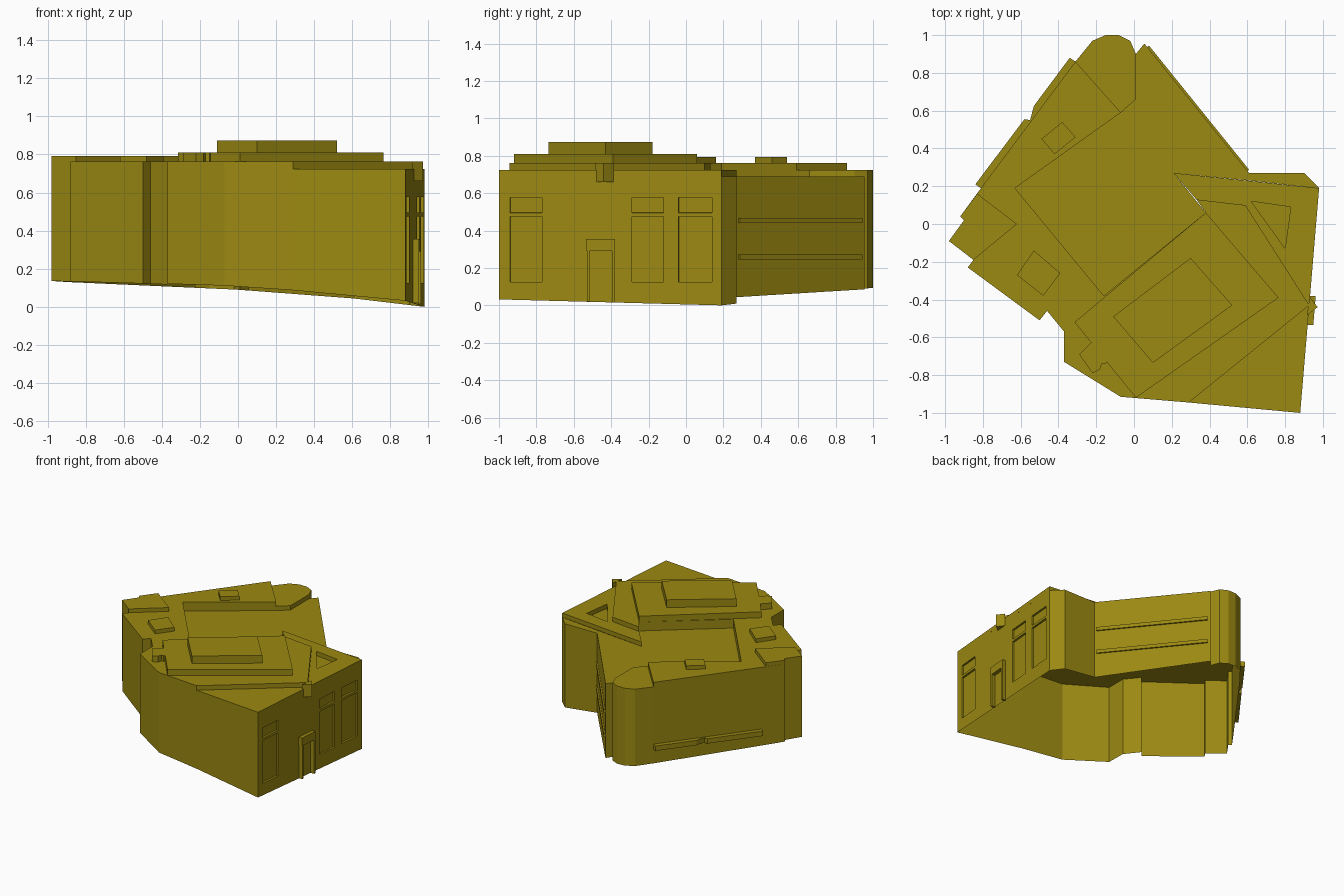
import bpy, bmesh
from mathutils import Vector

cube = bpy.data.objects.get("Cube")
if cube:
    bpy.data.objects.remove(cube)

mat = bpy.data.materials.new("olive")
mat.use_nodes = True
olive = (0.33, 0.25, 0.006, 1)
mat.diffuse_color = olive
mat.node_tree.nodes["Principled BSDF"].inputs["Base Color"].default_value = olive


def finish(name, bm):
    mesh = bpy.data.meshes.new(name)
    bm.normal_update()
    bm.to_mesh(mesh)
    bm.free()
    mesh.materials.append(mat)
    ob = bpy.data.objects.new(name, mesh)
    bpy.context.collection.objects.link(ob)
    return ob


def prism(pts, low, high, top=True, bottom=False):
    """Extruded outline; low is a height or a function of x and y."""
    area = sum(a[0] * b[1] - b[0] * a[1] for a, b in zip(pts, pts[1:] + pts[:1]))
    if area < 0:
        pts = pts[::-1]
    bm = bmesh.new()
    base = low if callable(low) else (lambda x, y: low)
    lo = [bm.verts.new((x, y, base(x, y))) for x, y in pts]
    hi = [bm.verts.new((x, y, high)) for x, y in pts]
    for i in range(len(pts)):
        j = (i + 1) % len(pts)
        bm.faces.new((lo[i], lo[j], hi[j], hi[i]))
    if top:
        bm.faces.new(hi)
    if bottom:
        bm.faces.new(lo[::-1])
    return bm


def slab(name, pts, low, high, bottom=False):
    return finish(name, prism(pts, low, high, True, bottom))


def ground(x, y):
    """Sloping ground line along the foot of the walls."""
    keys = [(-1, 0.135), (0, 0.09), (0.6, 0.045), (0.98, 0)]
    for (xa, za), (xb, zb) in zip(keys, keys[1:]):
        if x <= xb:
            break
    return za + (zb - za) * (x - xa) / (xb - xa) - 0.02 * min(y, 0)


EAVES, LOW, MID, HIGH = 0.69, 0.725, 0.762, 0.81

# Footprint runs, counter-clockwise
front_split = (0.29, -0.945)
right_run = [(0.88, -1), (0.98, 0.19), (0.9, 0.27), (0.61, 0.27), (0.055, 0.955)]
tower_run = [(0.01, 0.9), (-0.02, 0.97), (-0.08, 1), (-0.15, 1), (-0.22, 0.97), (-0.31, 0.86)]
left_run = [(-0.81, 0.19), (-0.92, 0.04), (-0.9, 0.02), (-0.98, -0.09), (-0.85, -0.19),
            (-0.88, -0.23), (-0.5, -0.51), (-0.46, -0.46), (-0.37, -0.57), (-0.37, -0.73),
            (-0.07, -0.915)]

# Outer walls, open underneath
bm = prism([front_split] + right_run + tower_run + left_run, ground, EAVES, top=False)
bm.normal_update()
entrance = [f for f in bm.faces if f.normal.x > 0.9 and f.calc_center_median().x > 0.9]

# Sunk windows in the entrance wall
spans_y = [(-0.94, -0.77), (-0.29, -0.12), (-0.04, 0.14)]
spans_z = [(0.125, 0.475), (0.495, 0.578)]
cuts = [(v, (0, 1, 0)) for s in spans_y for v in s] + [(v, (0, 0, 1)) for s in spans_z for v in s]
for v, axis in cuts:
    geom = set(entrance)
    for f in entrance:
        geom.update(f.edges, f.verts)
    bmesh.ops.bisect_plane(bm, geom=list(geom), plane_co=Vector(axis) * v, plane_no=axis)
    bm.normal_update()
    entrance = [f for f in bm.faces if f.normal.x > 0.98 and f.calc_center_median().x > 0.87]
panes = []
for f in entrance:
    c = f.calc_center_median()
    if any(a < c.y < b for a, b in spans_y) and any(a < c.z < b for a, b in spans_z):
        panes.append(f)
bmesh.ops.inset_individual(bm, faces=panes, thickness=0.001, depth=-0.015)
finish("outer_walls", bm)

# Door surround
def wall_box(name, y0, y1, z0, z1, out):
    x0, x1 = (0.88 + (y + 1) * 0.084 for y in (y0, y1))
    slab(name, [(x0 - 0.005, y0), (x0 + out, y0), (x1 + out, y1), (x1 - 0.005, y1)], z0, z1, True)


wall_box("door_jamb_front", -0.53, -0.515, 0.02, 0.29, 0.03)
wall_box("door_jamb_back", -0.395, -0.38, 0.015, 0.29, 0.03)
wall_box("door_lintel", -0.535, -0.38, 0.29, 0.355, 0.03)

# Courtyard roof and wing edge at the lowest level
court = [(-0.16, -0.38), (0.38, 0.06), (0.21, 0.27), (0.61, 0.23)]
slab("courtyard_roof", court + [(0.61, 0.27), (0.055, 0.955), (0.01, 0.9), (0.01, 0.66),
                                (-0.07, 0.59), (-0.63, 0.19)], EAVES - 0.002, EAVES)
slab("wing_back_ledge", [(0.61, 0.23), (0.98, 0.19), (0.9, 0.27), (0.61, 0.27)], EAVES - 0.002, EAVES)

# Wing roof with a triangular well
a, b, c = (0.62, 0.12), (0.83, 0.09), (0.8, -0.13)
inner, corner, tip = (0.59, 0.1), (0.98, 0.19), (0.928, -0.43)
slab("well_floor", [a, b, c], EAVES - 0.002, EAVES)
slab("wing_roof_back", [(0.21, 0.27), corner, b, a, inner, (0.33, 0.13)], EAVES, LOW)
slab("wing_roof_side", [corner, tip, c, b], EAVES, LOW)
slab("wing_roof_diagonal", [inner, a, c, tip], EAVES, LOW)
slab("front_corner_roof", [front_split, (0.88, -1), tip], EAVES, LOW)

# Rounded tower roof
slab("tower_roof", tower_run + [(-0.07, 0.59), (0.01, 0.66)], EAVES, LOW)

# Main roof over the front and left wings
slab("main_roof", [(-0.31, 0.86)] + left_run + [front_split, tip, inner, (0.33, 0.13), (0.38, 0.06),
     (-0.16, -0.38), (-0.63, 0.19), (-0.07, 0.59)], EAVES, MID)
slab("roof_corner_overhang", [(0.915, -0.485), (0.972, -0.44), (0.93, -0.385)], 0.66, MID, True)

# Raised roof blocks
slab("roof_block", [(0.765, -0.39), (0.38, 0.06), (-0.315, -0.52), (0.01, -0.92)], MID, HIGH)
slab("upper_roof_block", [(0.3, -0.18), (0.52, -0.43), (0.1, -0.735), (-0.11, -0.49)], HIGH, 0.873)
slab("left_corner_block", [(-0.83, 0.16), (-0.62, 0), (-0.85, -0.19), (-0.98, -0.09), (-0.9, 0.02),
                           (-0.92, 0.04)], MID, 0.793)
slab("front_roof_box", [(-0.53, -0.14), (-0.39, -0.26), (-0.48, -0.38), (-0.62, -0.27)], MID, 0.793)
slab("back_roof_box", [(-0.38, 0.54), (-0.31, 0.46), (-0.42, 0.37), (-0.49, 0.45)], MID, 0.793)
slab("chimney", [(-0.2, -0.6), (-0.12, -0.69), (-0.15, -0.74), (-0.17, -0.74), (-0.18, -0.77),
                 (-0.22, -0.79), (-0.29, -0.69)], MID, HIGH)

# Bands along the courtyard wall
start, end = Vector((0.6, 0.28)), Vector((0.07, 0.937))
along = (end - start).normalized()
out = Vector((along.y, -along.x)) * 0.012
for name, z in (("lower_band", 0.245), ("upper_band", 0.44)):
    slab(name, [tuple(p) for p in (start, start + out, end + out, end)], z, z + 0.028, True)

# Notched canopy on the rear left wall
slab("rear_canopy", [(-0.31, 0.86), (-0.34, 0.88), (-0.53, 0.625), (-0.55, 0.55), (-0.58, 0.555),
                     (-0.84, 0.21), (-0.81, 0.19)], 0.22, 0.26, True)
